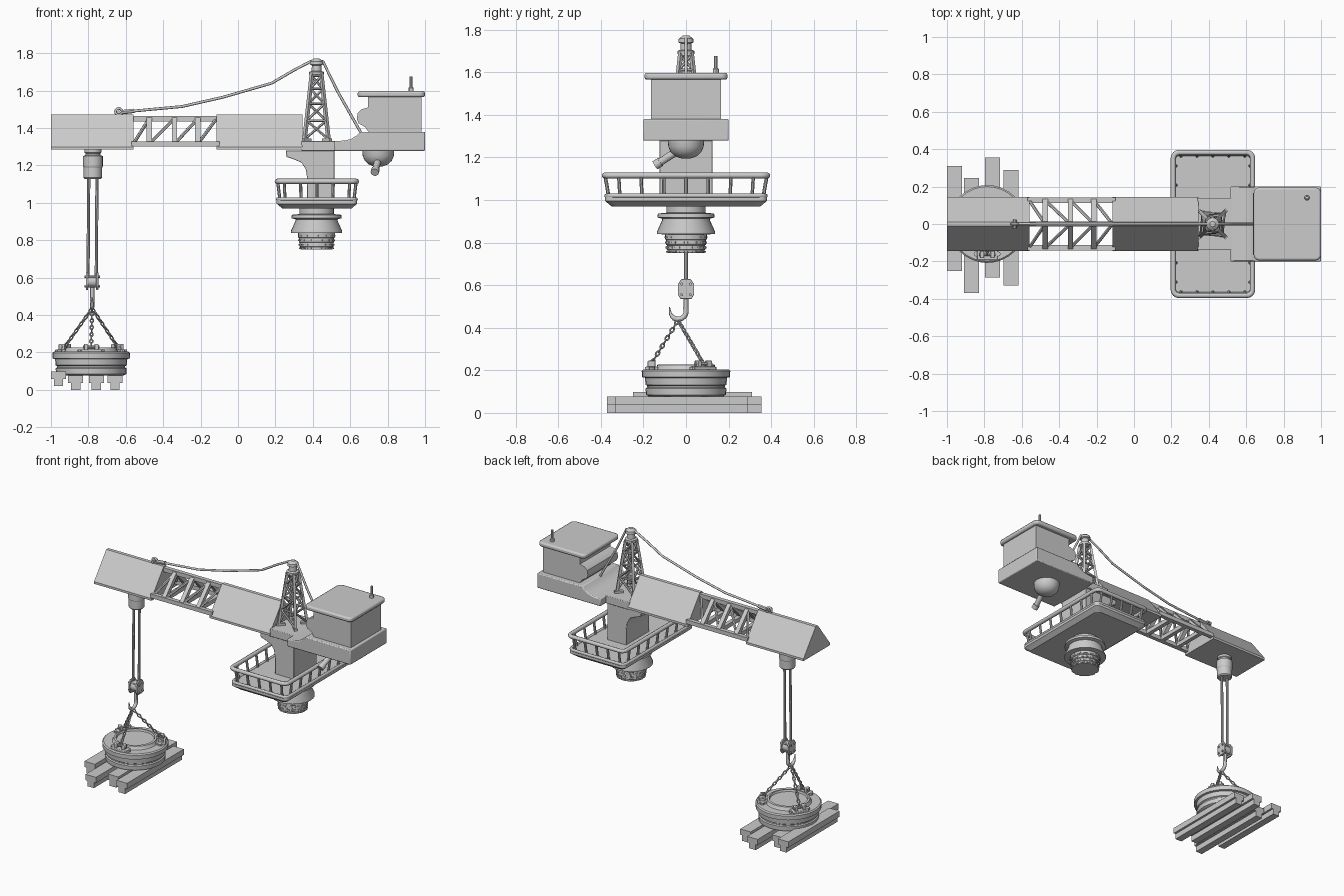
import bpy, bmesh, math
from mathutils import Vector, Matrix

if "Cube" in bpy.data.objects:
    bpy.data.objects.remove(bpy.data.objects["Cube"])


def finish(name, bm, bevel=0):
    bmesh.ops.recalc_face_normals(bm, faces=bm.faces)
    me = bpy.data.meshes.new(name)
    bm.to_mesh(me)
    bm.free()
    ob = bpy.data.objects.new(name, me)
    bpy.context.collection.objects.link(ob)
    if bevel:
        m = ob.modifiers.new("bevel", 'BEVEL')
        m.width, m.segments, m.limit_method = bevel, 2, 'ANGLE'
    return ob


def add_prism(bm, pts, axis, a, b):
    """Extrude a closed profile along x (pts = y,z), y (x,z) or z (x,y)."""
    put = {'x': lambda p, t: (t, p[0], p[1]), 'y': lambda p, t: (p[0], t, p[1]),
           'z': lambda p, t: (p[0], p[1], t)}[axis]
    lo = [bm.verts.new(put(p, a)) for p in pts]
    hi = [bm.verts.new(put(p, b)) for p in pts]
    bm.faces.new(lo)
    bm.faces.new(hi)
    for i in range(len(pts)):
        j = (i + 1) % len(pts)
        bm.faces.new((lo[i], lo[j], hi[j], hi[i]))


def prism(name, pts, axis, a, b, bevel=0):
    bm = bmesh.new()
    add_prism(bm, pts, axis, a, b)
    return finish(name, bm, bevel)


def box(name, x0, x1, y0, y1, z0, z1, bevel=0):
    return prism(name, [(x0, y0), (x1, y0), (x1, y1), (x0, y1)], 'z', z0, z1, bevel)


def rods(name, segs, r, n=8, r2=None):
    """One mesh of straight round (or square, n=4) bars."""
    bm = bmesh.new()
    for p, q in segs:
        p, q = Vector(p), Vector(q)
        d = q - p
        M = Matrix.Translation((p + q) / 2) @ d.to_track_quat('Z', 'Y').to_matrix().to_4x4() \
            @ Matrix.Rotation(math.pi / 4, 4, 'Z')
        bmesh.ops.create_cone(bm, cap_ends=True, segments=n, radius1=r, radius2=r2 or r,
                              depth=d.length, matrix=M)
    return finish(name, bm)


def lathe(name, prof, cx, cy=0, n=32):
    bm = bmesh.new()
    rings = [[bm.verts.new((cx + r * math.cos(2 * math.pi * k / n),
                            cy + r * math.sin(2 * math.pi * k / n), z)) for k in range(n)]
             for r, z in prof]
    for a, b in zip(rings, rings[1:]):
        for k in range(n):
            bm.faces.new((a[k], a[(k + 1) % n], b[(k + 1) % n], b[k]))
    bm.faces.new(rings[0])
    bm.faces.new(rings[-1])
    return finish(name, bm)


def tube(name, pts, r, cyclic=False):
    cu = bpy.data.curves.new(name, 'CURVE')
    cu.dimensions, cu.bevel_depth, cu.bevel_resolution, cu.use_fill_caps = '3D', r, 2, True
    sp = cu.splines.new('POLY')
    sp.points.add(len(pts) - 1)
    for s, p in zip(sp.points, pts):
        s.co = (*p, 1)
    sp.use_cyclic_u = cyclic
    ob = bpy.data.objects.new(name, cu)
    bpy.context.collection.objects.link(ob)
    return ob


def rounded(cx, hx, hy, r, n=4):
    out = []
    for k, (sx, sy) in enumerate([(1, 1), (-1, 1), (-1, -1), (1, -1)]):
        for i in range(n + 1):
            a = math.pi / 2 * (k + i / n)
            out.append((cx + sx * (hx - r) + r * math.cos(a), sy * (hy - r) + r * math.sin(a)))
    return out


# Boom: two roof-shaped housings joined by a triangular lattice
tri = [(-.145, 1.285), (.145, 1.285), (.145, 1.3), (.012, 1.472), (-.012, 1.472), (-.145, 1.3)]
prism("boom_tip_housing", tri, 'x', -1, -.56)
prism("boom_root_housing", tri, 'x', -.115, .345)
chords = [((-.57, y, z), (-.1, y, z)) for y, z in [(-.127, 1.315), (.127, 1.315), (0, 1.45)]]
rods("boom_chords", chords, .02, 4)
xs = [-.475, -.34, -.215]
lattice = []
for i, x in enumerate(xs):
    lattice.append(((x, -.127, 1.315), (x, .127, 1.315)))
    for s in (-1, 1):
        lattice.append(((x, s * .127, 1.315), (x, 0, 1.45)))
rods("boom_cross_bars", lattice, .02, 4)
ends = [-.56] + xs + [-.115]
rods("boom_diagonals", [((a, s * .127, 1.315), (b, 0, 1.45)) for a, b in zip(ends, ends[1:])
                        for s in (-1, 1)], .009, 6)

# Boom root deck and pedestal with its curved bracket
box("mast_deck", .34, .54, -.14, .14, 1.278, 1.33, .004)
prism("pedestal", [(.255, 1.28), (.26, 1.245), (.30, 1.232), (.34, 1.215), (.362, 1.18), (.37, 1.13),
                   (.37, 1), (.515, 1), (.515, 1.28)], 'y', -.125, .125, .004)

# Cab
prism("cab_base", [(.515, 1.278), (1, 1.278), (1, 1.38), (.655, 1.38), (.635, 1.36), (.605, 1.342),
                   (.57, 1.333), (.515, 1.33)], 'y', -.2, .2, .006)
prism("cab_body", [(.98, 1.375), (.98, 1.58), (.695, 1.58), (.695, 1.51), (.66, 1.5), (.64, 1.48),
                   (.635, 1.45), (.645, 1.425), (.68, 1.405), (.7, 1.375)], 'y', -.165, .165)
prism("cab_roof", rounded(.82, .18, .195, .03), 'z', 1.565, 1.597, .01)
rods("antenna", [((.925, .14, 1.59), (.925, .14, 1.675))], .008)
lathe("antenna_foot", [(.014, 1.59), (.014, 1.615), (.009, 1.62)], .925, .14, 12)
lathe("turret_dome", [(.085, 1.28), (.083, 1.25), (.072, 1.225), (.052, 1.206), (.027, 1.196),
                      (.004, 1.194)], .75)
rods("turret_barrel", [((.75, -.04, 1.23), (.733, -.13, 1.172))], .018, 16)
rods("turret_muzzle", [((.735, -.12, 1.178), (.731, -.145, 1.163))], .022, 16)

# Mast lattice
CX, zb, zt, wb, wt = .42, 1.33, 1.69, .065, .025


def mast(sx, sy, z):
    w = wb + (wt - wb) * (z - zb) / (zt - zb)
    return (CX + sx * w, sy * w, z)


corners = [(-1, -1), (1, -1), (1, 1), (-1, 1)]
levels = [1.34, 1.44, 1.53, 1.61, 1.68]
rods("mast_legs", [(mast(*c, zb), mast(*c, zt)) for c in corners], .012, 4)
braces = []
for k in range(4):
    a, b = corners[k], corners[(k + 1) % 4]
    for i, (z0, z1) in enumerate(zip(levels, levels[1:])):
        braces.append((mast(*a, z1), mast(*b, z1)))
        braces.append((mast(*a, z0), mast(*b, z1)) if i % 2 else (mast(*b, z0), mast(*a, z1)))
rods("mast_braces", braces, .007, 6)
rods("mast_foot_braces", [((CX + .035 * sx, .035 * sy, 1.335), (CX + .075 * sx, .075 * sy, 1.335))
                          for sx, sy in corners], .014, 4)
lathe("mast_cap", [(.04, 1.685), (.04, 1.7), (.027, 1.705), (.025, 1.735), (.036, 1.74),
                   (.034, 1.757), (.015, 1.772)], CX, 0, 16)

# Stay cable with its hook on the boom
tube("stay_cable", [(-.57, 0, 1.49), (-.3, 0, 1.515), (-.08, 0, 1.565), (.18, 0, 1.64), (.3, 0, 1.71),
                    (.39, 0, 1.757), (.42, 0, 1.765), (.455, 0, 1.755), (.53, 0, 1.6), (.66, 0, 1.37)], .0075)
rods("cable_socket", [((-.62, 0, 1.485), (-.555, 0, 1.492))], .012, 12)
tube("cable_eye", [(-.637 + .018 * math.cos(a * math.pi / 6), 0, 1.487 + .018 * math.sin(a * math.pi / 6))
                   for a in range(12)], .007, True)
rods("cable_pin", [((-.637, -.025, 1.485), (-.637, .025, 1.485))], .009)

# Platform: tapered floor, flared rail and posts
PX = .422
bm = bmesh.new()
loops = [[bm.verts.new((*p, z)) for p in rounded(PX, hx, hy, .03)]
         for hx, hy, z in [(.185, .35, .97), (.215, .38, .995), (.215, .38, 1.022)]]
bm.faces.new(loops[0])
bm.faces.new(loops[2])
for a, b in zip(loops, loops[1:]):
    for i in range(len(a)):
        j = (i + 1) % len(a)
        bm.faces.new((a[i], a[j], b[j], b[i]))
finish("platform_floor", bm)
tube("platform_curb", [(*p, 1.02) for p in rounded(PX, .209, .374, .03)], .01, True)
tube("platform_handrail", [(*p, 1.115) for p in rounded(PX, .212, .382, .03)], .014, True)
posts = []
for s in (-1, 1):
    for t in (-.17, -.085, 0, .085, .17):
        posts.append(((PX + t, s * .362, 1.01), (PX + t * 1.03, s * .38, 1.115)))
    for t in (-.31, -.207, -.103, 0, .103, .207, .31):
        posts.append(((PX + s * .197, t, 1.01), (PX + s * .21, t * 1.02, 1.115)))
rods("railing_posts", posts, .0085)

# Slewing column under the platform, with a toothed foot
lathe("slewing_column", [(.092, .985), (.092, .94), (.132, .936), (.135, .918), (.112, .912),
                         (.112, .905), (.137, .85), (.137, .84), (.098, .838), (.098, .815), (.093, .812),
                         (.095, .79), (.09, .787), (.092, .768), (.088, .765), (.086, .75)], CX, 0, 32)
teeth = []
for row, z in enumerate((.825, .8, .777, .757)):
    for k in range(14):
        a = 2 * math.pi * (k + row / 2) / 14
        r = .097 - row * .0025
        teeth.append(((CX + r * math.cos(a - .14), r * math.sin(a - .14), z),
                      (CX + r * math.cos(a + .14), r * math.sin(a + .14), z)))
rods("column_ribs", teeth, .006, 4)

# Hoist sleeve, ropes and pulley block
HX = -.78
lathe("hoist_sleeve", [(.046, 1.295), (.046, 1.27), (.04, 1.265), (.04, 1.255), (.053, 1.25), (.053, 1.195),
                       (.05, 1.19), (.05, 1.135), (.044, 1.128)], -.776, 0, 24)
rods("hoist_ropes", [((-.776 + s * .022, 0, 1.14), (HX + s * .022, 0, .58)) for s in (-1, 1)], .0085)
plate = [(-.025, .535), (.025, .535), (.038, .555), (.038, .605), (.022, .628), (-.022, .628), (-.038, .605),
         (-.038, .555)]
for s in (-1, 1):
    prism("block_plate", plate, 'x', HX + s * .022, HX + s * .033, .002)
rods("block_sheave", [((HX - .022, 0, .58), (HX + .022, 0, .58))], .033, 20)
rods("block_bolts", [((HX - .042, y, z), (HX + .042, y, z)) for y in (-.02, .02) for z in (.555, .605)],
     .007, 6)
rods("hook_shank", [((HX, 0, .55), (HX, 0, .495))], .013, 12)

# Hook lies in the yz plane, opening towards -y
arc = [(HX, -.037 + .038 * math.cos(a), .478 + .038 * math.sin(a))
       for a in [math.radians(20 - 20 * i) for i in range(11)]]
hook = tube("hook", [(HX, 0, .51)] + arc + [(HX, -.078, .497)], .012)
for i, p in enumerate(hook.data.splines[0].points):
    p.radius = 1 if i < 9 else 1 - .2 * (i - 8)

# Lifting disc with raised lid, bolts and chain lugs
DX = -.785
lathe("lifting_disc", [(.175, .078), (.188, .085), (.19, .115), (.182, .12), (.182, .127), (.19, .132),
                       (.193, .165), (.207, .168), (.208, .197), (.2, .204), (.145, .204), (.14, .21),
                       (.135, .226), (.122, .228), (.118, .215)], DX, 0, 32)
lugs = [(DX + .162 * math.cos(math.radians(a)), .162 * math.sin(math.radians(a)), math.radians(a))
        for a in (-90, 30, 150)]
for x, y, a in lugs:
    T = Matrix.Translation((x, y, 0)) @ Matrix.Rotation(a, 4, 'Z')
    box("lug_base", -.03, .03, -.055, .055, .2, .217, .004).matrix_world = T
    for s in (-1, 1):
        box("lug_ear", -.018, .018, s * .028 - .011, s * .028 + .011, .21, .245, .004).matrix_world = T
    rods("lug_pin", [((0, -.045, .23), (0, .045, .23))], .008).matrix_world = T
rods("disc_bolts", [((DX + .17 * math.cos(a), .17 * math.sin(a), .2), (DX + .17 * math.cos(a),
     .17 * math.sin(a), .216)) for a in [math.radians(60 * k - 30 + d) for k in (0, 2, 4)
                                         for d in (40, 60, 80)]], .014, 8)

# Chains: alternating oval links from hook to lugs
for x, y, a in lugs:
    p, q = Vector((HX, -.037, .435)), Vector((x, y, .232))
    n = 11
    step = (q - p).length / n
    bm = bmesh.new()
    for k in range(n):
        M = Matrix.Translation(p.lerp(q, (k + .5) / n)) @ (q - p).to_track_quat('Z', 'X').to_matrix().to_4x4() \
            @ Matrix.Rotation(math.pi / 2 * (k % 2), 4, 'Z')
        ring = []
        for i in range(12):
            t = 2 * math.pi * i / 12
            c, rad = Vector((.008 * math.cos(t), 0, step * .58 * math.sin(t))), Vector((math.cos(t), 0, math.sin(t)))
            ring.append([bm.verts.new(M @ (c + .0042 * (rad * math.cos(u) + Vector((0, math.sin(u), 0)))))
                         for u in [math.pi / 3 * j for j in range(6)]])
        for i in range(12):
            for j in range(6):
                A, B, jj = ring[i], ring[(i + 1) % 12], (j + 1) % 6
                bm.faces.new((A[j], B[j], B[jj], A[jj]))
    finish("chain", bm)

# Carried T-section beams
for cx, y0, y1, z in [(-.96, -.25, .31, .02), (-.868, -.37, .245, 0), (-.757, -.285, .355, 0),
                      (-.658, -.33, .29, 0)]:
    prism("beam", [(cx - .025, z), (cx + .025, z), (cx + .025, z + .038), (cx + .04, z + .038),
                   (cx + .04, z + .078), (cx - .04, z + .078), (cx - .04, z + .038), (cx - .025, z + .038)],
          'y', y0, y1)

# Smooth shading with sharp edges kept
meshes = [o for o in bpy.context.scene.objects if o.type == 'MESH']
for o in meshes:
    o.select_set(True)
bpy.context.view_layer.objects.active = meshes[0]
bpy.ops.object.shade_smooth_by_angle(angle=math.radians(30))
